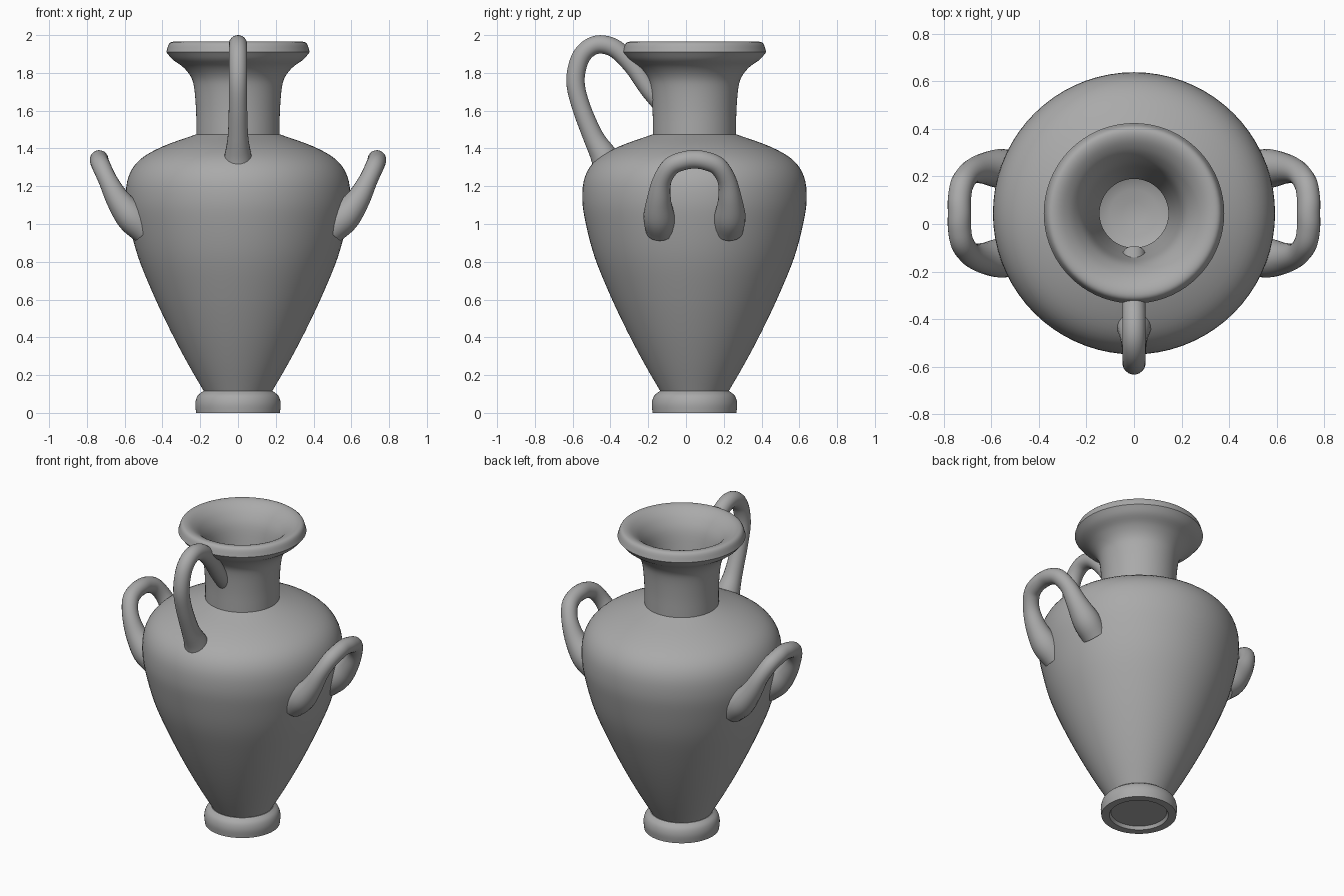
import bpy, bmesh, math
from mathutils import Vector, Matrix

cube = bpy.data.objects.get("Cube")
if cube:
    bpy.data.objects.remove(cube, do_unlink=True)

AXIS_Y = 0.045   # vase axis sits slightly behind the origin

clay = bpy.data.materials.new("grey clay")
clay.use_nodes = True
clay.diffuse_color = (0.4, 0.4, 0.4, 1)
clay.node_tree.nodes["Principled BSDF"].inputs["Base Color"].default_value = (0.4, 0.4, 0.4, 1)


def smooth_path(points, steps):
    """Catmull-Rom interpolation through the points."""
    pts = [Vector(p) for p in points]
    pts = [2 * pts[0] - pts[1]] + pts + [2 * pts[-1] - pts[-2]]
    out = []
    for a, b, c, d in zip(pts, pts[1:], pts[2:], pts[3:]):
        for i in range(steps):
            t = i / steps
            out.append(0.5 * (2 * b + (c - a) * t + (2 * a - 5 * b + 4 * c - d) * t ** 2
                              + (3 * b - a - 3 * c + d) * t ** 3))
    return out + [pts[-2]]


def finish(bm, name, angle):
    bmesh.ops.remove_doubles(bm, verts=bm.verts, dist=0.0005)
    bmesh.ops.recalc_face_normals(bm, faces=bm.faces)
    mesh = bpy.data.meshes.new(name)
    bm.to_mesh(mesh)
    bm.free()
    mesh.materials.append(clay)
    ob = bpy.data.objects.new(name, mesh)
    bpy.context.collection.objects.link(ob)
    bpy.ops.object.select_all(action='DESELECT')
    ob.select_set(True)
    bpy.context.view_layer.objects.active = ob
    bpy.ops.object.shade_smooth_by_angle(angle=math.radians(angle))
    return ob


def lathe(name, sections, steps=4, segments=72):
    """Spin profile sections (radius, height); creases fall between sections."""
    bm = bmesh.new()
    for section in sections:
        path = smooth_path(section, steps) if len(section) > 2 else section
        verts = [bm.verts.new((p[0], 0, p[1])) for p in path]
        for a, b in zip(verts, verts[1:]):
            bm.edges.new((a, b))
    bmesh.ops.spin(bm, geom=bm.verts[:] + bm.edges[:], cent=(0, 0, 0), axis=(0, 0, 1),
                   angle=math.tau, steps=segments, use_duplicate=False)
    bmesh.ops.translate(bm, verts=bm.verts, vec=(0, AXIS_Y, 0))
    return finish(bm, name, 28)


def tube(name, points, sides=20, steps=5):
    """Round tube through (x, y, z, radius) points, closed at both ends."""
    bm = bmesh.new()
    path = smooth_path(points, steps)
    rings = []
    normal = None
    for i, p in enumerate(path):
        tangent = (path[min(i + 1, len(path) - 1)] - path[max(i - 1, 0)]).xyz.normalized()
        if normal is None:
            normal = tangent.orthogonal()
        normal = (normal - tangent * normal.dot(tangent)).normalized()
        rings.append([bm.verts.new(p.xyz + Matrix.Rotation(math.tau * k / sides, 3, tangent) @ normal * p.w)
                      for k in range(sides)])
    for r, s in zip(rings, rings[1:]):
        for k in range(sides):
            n = (k + 1) % sides
            bm.faces.new((r[k], r[n], s[n], s[k]))
    bm.faces.new(rings[0][::-1])
    bm.faces.new(rings[-1])
    return finish(bm, name, 50)


# Foot ring with a recessed underside
lathe("foot", [
    [(0, 0.02), (0.165, 0.02)],
    [(0.165, 0.02), (0.175, 0)],
    [(0.175, 0), (0.222, 0)],
    [(0.222, 0), (0.226, 0.05), (0.214, 0.09), (0.185, 0.115)],
    [(0.185, 0.115), (0, 0.115)],
])

# Body, neck, flared lip and hollow inside
lathe("vase_body", [
    [(0, 0.11), (0.178, 0.11)],
    [(0.178, 0.11), (0.265, 0.26), (0.355, 0.43), (0.445, 0.62), (0.527, 0.82), (0.575, 1.0),
     (0.594, 1.13), (0.58, 1.25), (0.52, 1.34), (0.4, 1.41), (0.22, 1.475)],
    [(0.22, 1.475), (0.222, 1.6), (0.232, 1.72), (0.25, 1.78), (0.29, 1.83), (0.345, 1.87), (0.38, 1.91)],
    [(0.38, 1.91), (0.364, 1.955), (0.335, 1.965), (0.295, 1.95), (0.25, 1.91), (0.21, 1.84),
     (0.185, 1.72), (0.165, 1.6), (0.145, 1.475)],
    [(0.145, 1.475), (0.34, 1.375), (0.49, 1.25), (0.51, 1.05), (0.39, 0.62), (0.2, 0.25), (0, 0.18)],
])

# Tall handle from shoulder to neck
R = 0.049
tube("neck_handle", [
    (0, -0.405, 1.28, 0.085), (0, -0.435, 1.36, 0.072), (0, -0.49, 1.46, 0.055), (0, -0.555, 1.62, R),
    (0, -0.585, 1.75, R), (0, -0.567, 1.86, R), (0, -0.522, 1.925, R), (0, -0.455, 1.951, R),
    (0, -0.37, 1.925, R), (0, -0.28, 1.835, R), (0, -0.2, 1.72, R), (0, -0.13, 1.635, R)])

# Pair of looped side handles
half = [(0.735, 0, 1.342, R), (0.735, 0.06, 1.334, R), (0.723, 0.125, 1.305, R), (0.688, 0.172, 1.23, 0.05),
        (0.635, 0.188, 1.13, 0.064), (0.565, 0.188, 1.04, 0.083), (0.49, 0.178, 0.97, 0.08)]
loop = [(x, -y, z, r) for x, y, z, r in half[:0:-1]] + half
for side, sign in (("left", 1), ("right", -1)):
    tube(side + "_handle", [(sign * x, y + AXIS_Y, z, r) for x, y, z, r in loop])
